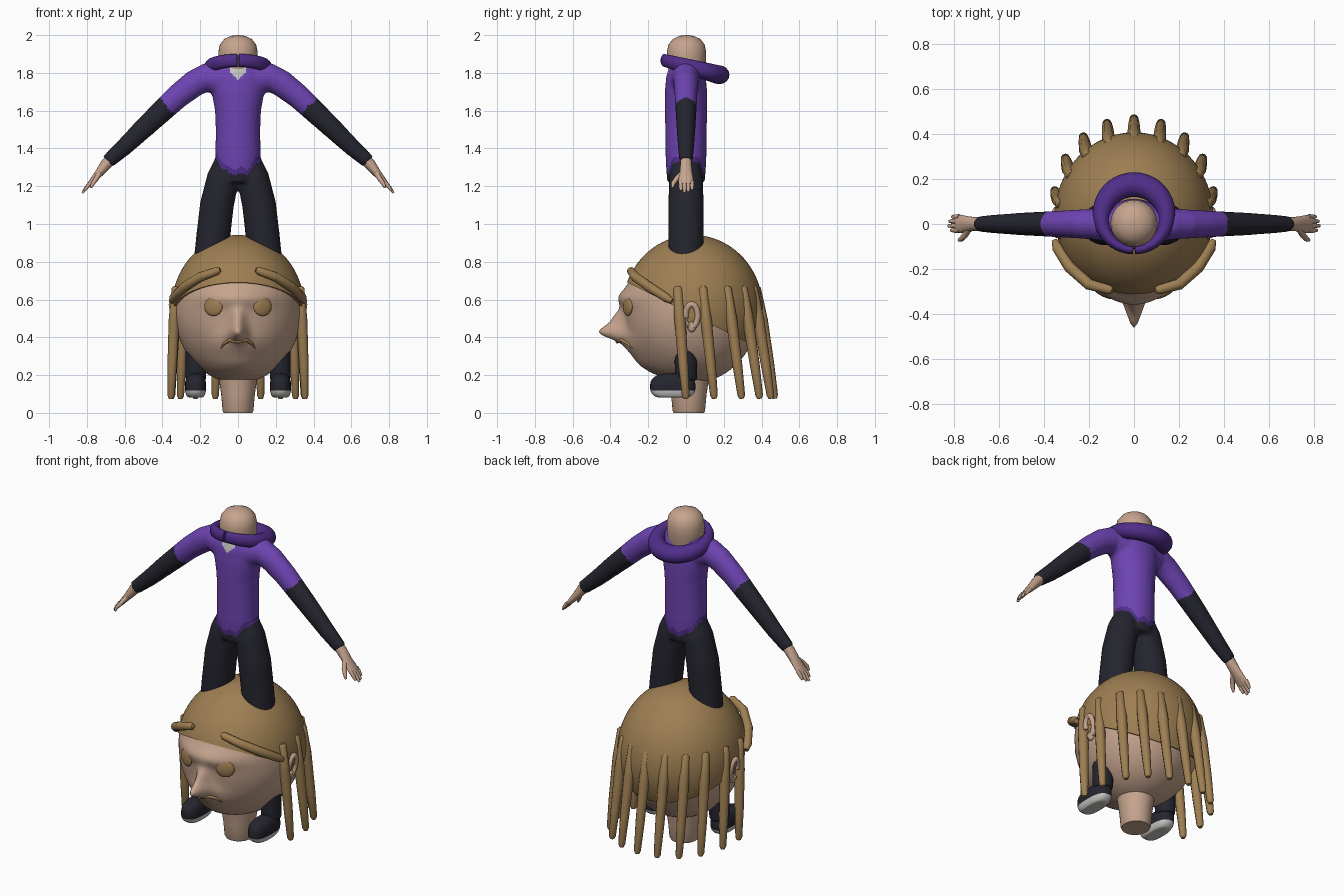
import bpy, bmesh
from math import sin, cos, pi, exp, sqrt, radians
from mathutils import Vector, Matrix

if "Cube" in bpy.data.objects:
    bpy.data.objects.remove(bpy.data.objects["Cube"])


def material(name, rgb):
    m = bpy.data.materials.new(name)
    m.use_nodes = True
    m.diffuse_color = (*rgb, 1)
    bsdf = m.node_tree.nodes["Principled BSDF"]
    bsdf.inputs["Base Color"].default_value = (*rgb, 1)
    bsdf.inputs["Roughness"].default_value = 0.8
    return m


SKIN = material("skin", (0.56, 0.37, 0.27))
HAIR = material("brown hair", (0.34, 0.21, 0.085))
PURPLE = material("purple jacket", (0.155, 0.058, 0.45))
DARK = material("dark purple trim", (0.08, 0.027, 0.25))
BLACK = material("black cloth", (0.018, 0.018, 0.028))
WHITE = material("light grey", (0.55, 0.55, 0.53))


def loft(bm, points, sides=16, ref=(0, 1, 0)):
    """Tube through (centre, radius along ref, radius across)."""
    rings, last = [], len(points) - 1
    for i, (c, ru, rv) in enumerate(points):
        t = (Vector(points[min(i + 1, last)][0]) - Vector(points[max(i - 1, 0)][0])).normalized()
        v = t.cross(Vector(ref)).normalized()
        u = v.cross(t)
        rings.append([bm.verts.new(Vector(c) + u * ru * cos(a) + v * rv * sin(a))
                      for a in (2 * pi * k / sides for k in range(sides))])
    for r, q in zip(rings, rings[1:]):
        for k in range(sides):
            n = (k + 1) % sides
            bm.faces.new((r[k], r[n], q[n], q[k]))
    bm.faces.new(rings[0])
    bm.faces.new(rings[-1])


def ball(bm, centre, size, seg=24, spin=0):
    m = Matrix.Translation(centre) @ Matrix.Rotation(spin, 4, "Z") @ Matrix.Diagonal((*size, 1))
    return bmesh.ops.create_uvsphere(bm, u_segments=seg, v_segments=seg * 2 // 3,
                                     radius=1, matrix=m)["verts"]


def paint(mesh, mats, rule):
    for m in mats:
        mesh.materials.append(m)
    if rule:
        for p in mesh.polygons:
            p.material_index = rule(p.center)


def finish(bm, name, mats, rule=None, angle=50):
    bmesh.ops.recalc_face_normals(bm, faces=bm.faces)
    mesh = bpy.data.meshes.new(name)
    bm.to_mesh(mesh)
    bm.free()
    paint(mesh, mats, rule)
    ob = bpy.data.objects.new(name, mesh)
    bpy.context.collection.objects.link(ob)
    smooth(ob, angle)
    return ob


def smooth(ob, angle):
    bpy.ops.object.select_all(action="DESELECT")
    ob.select_set(True)
    bpy.context.view_layer.objects.active = ob
    bpy.ops.object.shade_smooth_by_angle(angle=radians(angle))


# Body: torso, arms and legs fused into one smooth skin
bm = bmesh.new()
torso = ((1.22, .10, .10), (1.35, .12, .108), (1.5, .118, .11), (1.6, .122, .112),
         (1.7, .14, .112), (1.78, .15, .105), (1.85, .11, .085))
loft(bm, [((0, 0, z), ry, rx) for z, rx, ry in torso], 32)
arm = ((0, 1.75, .09), (.1, 1.765, .09), (.17, 1.775, .076), (.23, 1.745, .071),
       (.32, 1.675, .065), (.48, 1.525, .056), (.6, 1.41, .047), (.69, 1.33, .038))
leg = ((.05, 1.36, .06), (.078, 1.25, .085), (.112, 1.1, .09), (.135, .9, .09),
       (.18, .6, .075), (.22, .32, .06), (.225, .17, .055))
for s in (1, -1):
    loft(bm, [((s * x, 0, z), r * .92, r) for x, z, r in arm], 24)
    loft(bm, [((s * x, 0, z), r * 1.05, r) for x, z, r in leg], 24)


def clothes(c):
    x = abs(c.x)
    hem = 1.265 + max(0, x - .05) * 1.1 + .008 * sin(c.x * 90)
    if c.z < hem:
        return 2
    if c.z < hem + .03 and x < .2:
        return 1
    if c.y < -.04 and x < .045 and c.z > 1.765 + x * .8:
        return 3
    return 0


body = finish(bm, "body", [])
mod = body.modifiers.new("fuse", "REMESH")
mod.mode, mod.voxel_size = "VOXEL", .0095
mod = body.modifiers.new("soften", "SMOOTH")
mod.factor, mod.iterations = .5, 8
fused = bpy.data.meshes.new_from_object(
    body.evaluated_get(bpy.context.evaluated_depsgraph_get()))
body.modifiers.clear()
body.data = fused
fused.materials.clear()
paint(fused, [PURPLE, DARK, BLACK, WHITE], clothes)
smooth(body, 60)

# Collar: thin in front, thick and low at the back, meeting in a front seam
bm = bmesh.new()
ring = []
for i in range(41):
    a = .03 + (2 * pi - .06) * i / 40
    back = (1 - cos(a)) / 2
    ring.append(((.145 * sin(a), .03 - .145 * cos(a), 1.866 - .076 * back),
                 .034 + .016 * back, .02 + .035 * back))
loft(bm, ring, 16, (0, 0, 1))
finish(bm, "collar", [DARK])

# Rounded stub on top of the collar
bm = bmesh.new()
loft(bm, [((0, .003, z), r, r) for z, r in
          ((1.76, .085), (1.86, .104), (1.91, .104), (1.95, .096), (1.98, .072),
           (1.995, .04), (2, .012))], 32)
finish(bm, "neck_stub", [SKIN])

# Hands, with four fingers and a thumb
for s, side in ((1, "left"), (-1, "right")):
    bm = bmesh.new()
    palm = ((.67, 1.348, .03, .03), (.70, 1.315, .03, .03), (.735, 1.27, .034, .022),
            (.765, 1.235, .04, .017), (.787, 1.21, .038, .012))
    loft(bm, [((s * x, 0, z), ry, rz) for x, z, ry, rz in palm])
    for k in range(4):
        y = -.028 + k * .02
        tip = .012 * abs(k - 1.3)
        loft(bm, [((s * .775, y, 1.225), .0115, .0115),
                  ((s * (.805 - tip / 2), y, 1.19 + tip / 2), .011, .0105),
                  ((s * (.828 - tip), y, 1.16 + tip), .007, .006)], 8)
    loft(bm, [((s * .73, -.015, 1.275), .015, .015), ((s * .75, -.05, 1.24), .014, .013),
              ((s * .768, -.068, 1.215), .012, .011), ((s * .778, -.072, 1.192), .006, .006)], 8)
    finish(bm, side + "_hand", [SKIN])

    # Shoe with a flat pale sole
    bm = bmesh.new()
    for v in ball(bm, (0, 0, 0), (1, 1, 1), 32):
        p = [abs(c) ** .75 * (1 if c > 0 else -1) for c in v.co]
        v.co = (s * .225 + p[0] * .056, -.07 + p[1] * .12, max(.14 + p[2] * .07, .082))
    finish(bm, side + "_shoe", [BLACK, WHITE], lambda c: int(c.z < .115))

# Head: an ellipsoid with brow, nose, lips and chin pushed forward
CENTRE, SIZE = Vector((0, .03, .548)), Vector((.337, .357, .39))


def bump(x, z, height, width, level, spread):
    return height * exp(-(x / width) ** 2 - ((z - level) / spread) ** 2)


def relief(x, z):
    return (bump(x, z, .035, .2, .61, .05) + bump(x, z, .125, .042, .43, .045)
            + bump(x, z, .055, .035, .50, .05) + bump(x, z, .04, .12, .36, .06)
            + bump(x, z, .04, .14, .25, .07) + bump(x, z, .012, .09, .41, .03))


def face_y(x, z):
    d = 1 - (x / SIZE.x) ** 2 - ((z - CENTRE.z) / SIZE.z) ** 2
    return CENTRE.y - SIZE.y * sqrt(max(d, 0)) - relief(x, z)


bm = bmesh.new()
for v in ball(bm, CENTRE, SIZE, 128):
    if v.co.y < CENTRE.y:
        front = min(1, (CENTRE.y - v.co.y) / .12)
        v.co.y -= relief(v.co.x, v.co.z) * front
finish(bm, "head", [SKIN], angle=80)

bm = bmesh.new()
loft(bm, [((0, .015, z), r, r * .95) for z, r in
          ((0, .08), (.012, .086), (.1, .094), (.2, .11), (.27, .125))], 32)
finish(bm, "neck", [SKIN])

# Hair cap, cut on a slope from the forehead to the nape
bm = bmesh.new()
ball(bm, (0, .035, .55), (.352, .372, .392), 64)
cut = bmesh.ops.bisect_plane(bm, geom=bm.verts[:] + bm.edges[:] + bm.faces[:],
                             plane_co=(0, 0, .535), plane_no=(0, .5, 1), clear_inner=True)
bmesh.ops.holes_fill(bm, edges=[e for e in bm.edges if e.is_boundary], sides=0)
finish(bm, "hair_cap", [HAIR])

# Hanging locks around the sides and back, given by their tips
bm = bmesh.new()
tips = [(0, .45), (.12, .43), (.225, .37), (.305, .275), (.352, .13), (.355, -.02)]
for x, y in tips + [(-x, y) for x, y in tips[1:]]:
    path = []
    for t, r in ((0, .014), (.02, .024), (.3, .03), (.7, .026), (.97, .02), (1, .012)):
        out = .88 + .12 * t ** .8
        path.append(((x * (out + .04 * (1 - t)), (y + .03 * t - .03) * out + .02 * t,
                      .67 - .595 * t), r, r))
    loft(bm, path, 10)
finish(bm, "hair_locks", [HAIR])

# Swept fringe strands, eyes, ears
for s, side in ((1, "left"), (-1, "right")):
    bm = bmesh.new()
    loft(bm, [((s * x, y, z), r, r) for x, y, z, r in
              ((.095, -.295, .758, .012), (.11, -.292, .752, .021), (.2, -.268, .72, .025),
               (.285, -.192, .665, .026), (.34, -.105, .61, .024), (.352, -.075, .59, .014))],
         12, (0, 0, 1))
    finish(bm, side + "_fringe", [HAIR])

    bm = bmesh.new()
    ball(bm, (s * .13, face_y(.13, .563), .563), (.052, .016, .05), 32, s * radians(24))
    finish(bm, side + "_eye", [HAIR])

    bm = bmesh.new()
    rim = []
    for i in range(17):
        a = radians(-120 + 310 * i / 16)
        rim.append(((s * (.343 + .008 * sin(a)), .03 + .032 * cos(a), .515 + .06 * sin(a)),
                    .016, .016))
    loft(bm, rim, 10, (1, 0, 0))
    ball(bm, (s * .335, .03, .455), (.016, .022, .028))
    finish(bm, side + "_ear", [SKIN])

    bm = bmesh.new()
    ball(bm, (s * .333, .03, .515), (.012, .028, .045))
    finish(bm, side + "_ear_hollow", [HAIR])

# Drooping moustache following the face
bm = bmesh.new()
loft(bm, [((x, face_y(x, z) - .002, z), r, r) for x, z, r in
          ((.092, .342, .003), (.075, .365, .008), (.045, .386, .01), (0, .376, .009),
           (-.045, .386, .01), (-.075, .365, .008), (-.092, .342, .003))], 8, (0, 0, 1))
finish(bm, "moustache", [HAIR])
